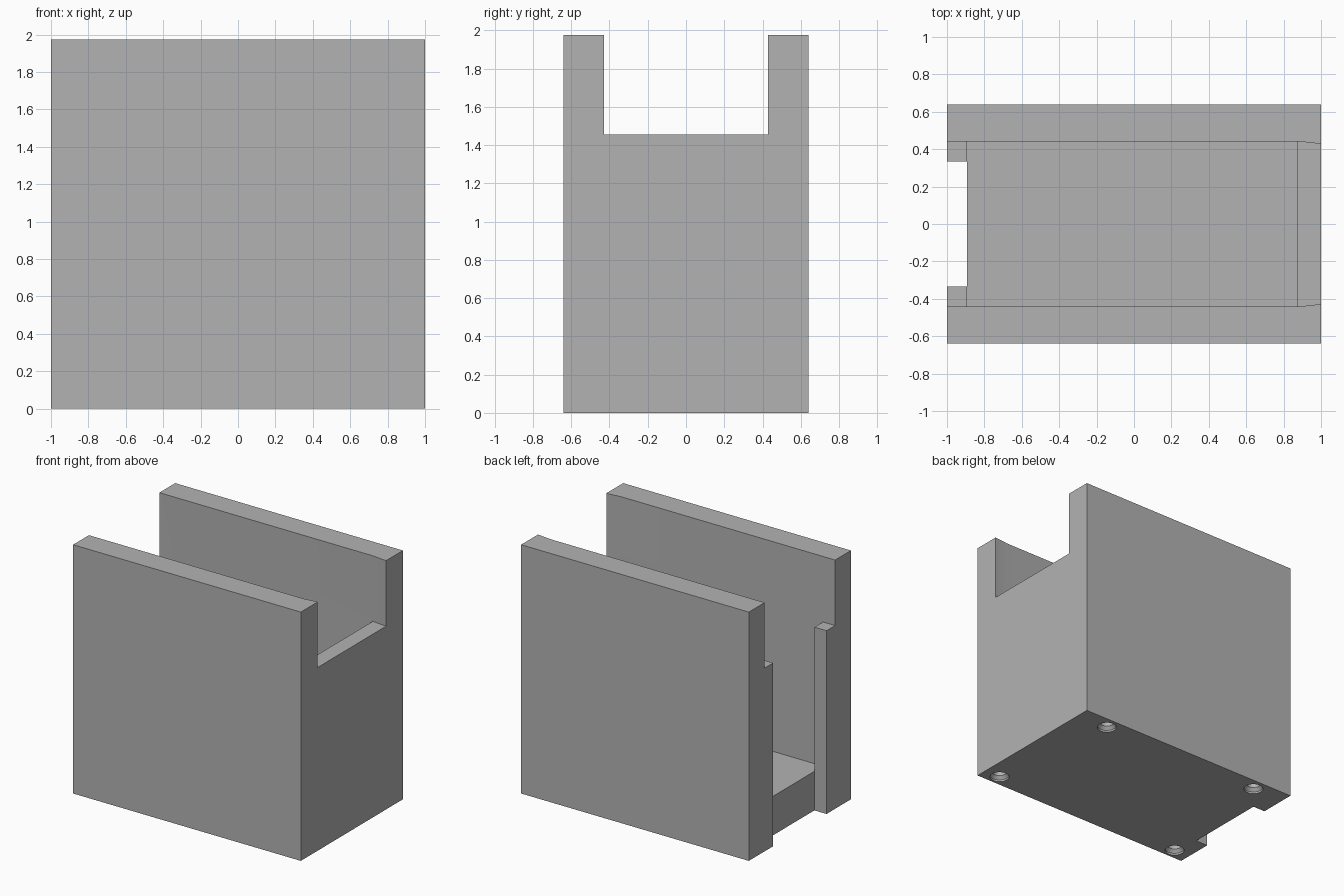
import bpy, bmesh

if "Cube" in bpy.data.objects:
    bpy.data.objects.remove(bpy.data.objects["Cube"])

grey = bpy.data.materials.new("plain grey")
grey.use_nodes = True
colour = (0.45, 0.45, 0.45, 1)
grey.diffuse_color = colour
grey.node_tree.nodes["Principled BSDF"].inputs["Base Color"].default_value = colour

LENGTH, WIDTH, HEIGHT = 1.0, 0.64, 1.975   # half length, half width, full height
INNER, LIP, FLOOR = 0.442, 1.455, 0.31     # half cavity width, end wall top, floor top
BACK, SLOT = 0.875, -0.895                 # inner faces of the two end walls


def to_object(bm, name):
    bmesh.ops.recalc_face_normals(bm, faces=bm.faces)
    mesh = bpy.data.meshes.new(name)
    bm.to_mesh(mesh)
    bm.free()
    mesh.materials.append(grey)
    obj = bpy.data.objects.new(name, mesh)
    bpy.context.collection.objects.link(obj)
    return obj


def prism(name, half_plan, z0, z1):
    """Extrude a plan given as (x, half width) pairs, mirrored across y = 0."""
    bm = bmesh.new()
    plan = [(x, -y) for x, y in half_plan] + [(x, y) for x, y in reversed(half_plan)]
    face = bm.faces.new([bm.verts.new((x, y, z0)) for x, y in plan])
    top = bmesh.ops.extrude_face_region(bm, geom=[face])["geom"]
    bmesh.ops.translate(bm, vec=(0, 0, z1 - z0),
                        verts=[v for v in top if isinstance(v, bmesh.types.BMVert)])
    return to_object(bm, name)


def lathe(name, profile, x, y, sides=32):
    """Revolve (radius, z) rings around a vertical axis and cap both ends."""
    bm = bmesh.new()
    for (r0, z0), (r1, z1) in zip(profile, profile[1:]):
        cone = bmesh.ops.create_cone(bm, segments=sides, radius1=r0, radius2=r1,
                                     depth=z1 - z0, cap_ends=False)
        bmesh.ops.translate(bm, vec=(x, y, (z0 + z1) / 2), verts=cone["verts"])
    bmesh.ops.remove_doubles(bm, verts=bm.verts, dist=0.0005)
    bmesh.ops.holes_fill(bm, edges=[e for e in bm.edges if e.is_boundary], sides=0)
    return to_object(bm, name)


# Solid block that becomes the open holder
body = prism("holder_body", [(-LENGTH, WIDTH), (LENGTH, WIDTH)], 0, HEIGHT)

# Cavity, upper channel with a slightly narrowing end, and the vertical end slot
cutters = [
    prism("cavity_cutter", [(SLOT, INNER), (BACK, INNER)], FLOOR, LIP + 0.1),
    prism("channel_cutter", [(-1.1, INNER), (BACK, INNER), (LENGTH, 0.428), (1.1, 0.417)],
          LIP, HEIGHT + 0.1),
    prism("slot_cutter", [(-1.1, 0.335), (SLOT + 0.002, 0.335)], -0.1, LIP + 0.1),
]

# Countersunk holes in the underside
for x, y in ((0.72, 0.54), (-0.72, 0.54), (0.86, -0.55), (-0.86, -0.55)):
    cutters.append(lathe("hole_cutter", [(0.072, -0.05), (0.072, 0.015), (0.05, 0.04),
                                         (0.05, 0.2)], x, y))

bpy.context.view_layer.objects.active = body
for cutter in cutters:
    cutter.hide_render = True
    cut = body.modifiers.new("cut", "BOOLEAN")
    cut.operation, cut.solver, cut.object = "DIFFERENCE", "EXACT", cutter
    bpy.ops.object.modifier_apply(modifier=cut.name)
    bpy.data.objects.remove(cutter)

# Smooth round holes, keep the block edges sharp
bpy.ops.object.select_all(action="DESELECT")
body.select_set(True)
bpy.ops.object.shade_smooth_by_angle(angle=0.4)
